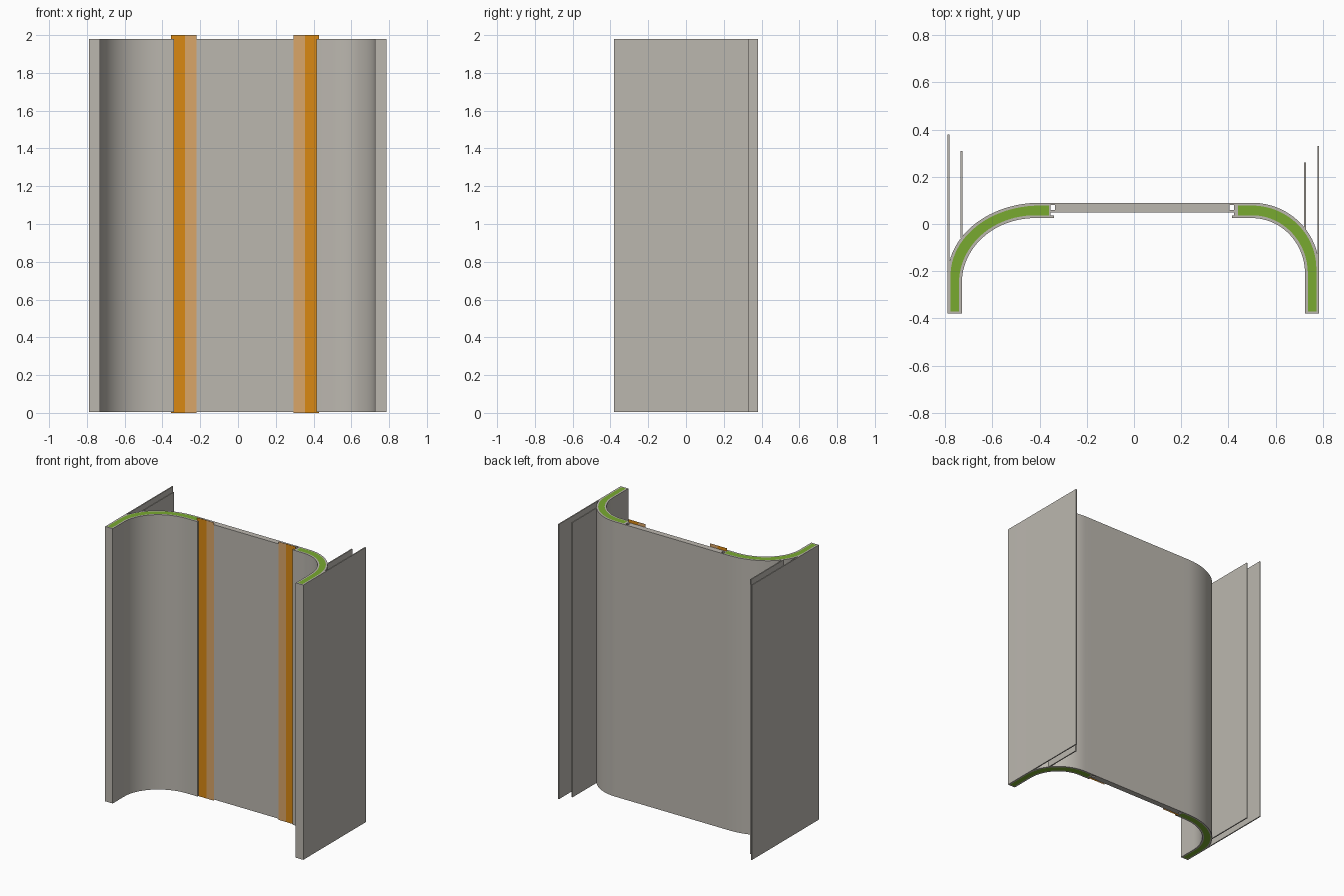
import bpy
import bmesh
from math import sin, cos, pi

cube = bpy.data.objects.get("Cube")
if cube:
    bpy.data.objects.remove(cube)

BOTTOM, TOP = 0.005, 1.98   # panel heights
FOOT = -0.38                # front edge of the side walls
SKIN = 0.012                # sheet thickness around the core


def material(name, color):
    m = bpy.data.materials.new(name)
    m.use_nodes = True
    m.diffuse_color = (*color, 1)
    bsdf = m.node_tree.nodes["Principled BSDF"]
    bsdf.inputs["Base Color"].default_value = (*color, 1)
    bsdf.inputs["Roughness"].default_value = 0.7
    return m


grey = material("warm grey", (0.50, 0.475, 0.43))
green = material("core green", (0.19, 0.40, 0.03))
orange = material("orange", (0.70, 0.25, 0.006))
tan = material("pale orange", (0.70, 0.38, 0.14))


def finish(name, bm, mat, smooth=False):
    mesh = bpy.data.meshes.new(name)
    bm.to_mesh(mesh)
    bm.free()
    mesh.materials.append(mat)
    ob = bpy.data.objects.new(name, mesh)
    bpy.context.collection.objects.link(ob)
    if smooth:
        bpy.ops.object.select_all(action='DESELECT')
        ob.select_set(True)
        bpy.context.view_layer.objects.active = ob
        bpy.ops.object.shade_smooth_by_angle(angle=0.6)
    return ob


def band(name, path_a, path_b, mat, smooth=False):
    """Upright solid filling the space between two matching plan paths."""
    bm = bmesh.new()
    rows = [[bm.verts.new((x, y, z)) for x, y in path]
            for path, z in ((path_a, BOTTOM), (path_b, BOTTOM),
                            (path_b, TOP), (path_a, TOP))]
    for r in range(4):
        p, q = rows[r], rows[(r + 1) % 4]
        for i in range(len(p) - 1):
            bm.faces.new((p[i], p[i + 1], q[i + 1], q[i]))
    for i in (0, -1):
        bm.faces.new([row[i] for row in rows])
    bmesh.ops.recalc_face_normals(bm, faces=bm.faces)
    return finish(name, bm, mat, smooth)


def box(name, x0, x1, y0, y1, mat=grey):
    return band(name, [(x0, y0), (x1, y0)], [(x0, y1), (x1, y1)], mat)


def strip(name, x0, x1, y, mat):
    """Sheet facing the front, a little taller than the panels."""
    bm = bmesh.new()
    bm.faces.new([bm.verts.new(c) for c in
                  ((x0, y, 0), (x1, y, 0), (x1, y, 2), (x0, y, 2))])
    finish(name, bm, mat)


def rail(s, end, cx, cy, a, b, grow, foot):
    """Plan path: short flat, quarter ellipse, straight wall to the foot."""
    a, b = a + grow, b + grow
    pts = [(s * end, cy + b)]
    for i in range(25):
        t = pi / 2 * (1 - i / 24)
        pts.append((s * (cx + a * cos(t)), cy + b * sin(t)))
    pts.append((s * (cx + a), foot))
    return pts


# Curved side wings: outer skin, core, inner skin, foot and end caps
wings = (
    ("right", -1, 0.36, 0.34, (0.40, -0.22, 0.39, 0.31), (0.42, -0.25, 0.31, 0.275)),
    ("left", 1, 0.44, 0.415, (0.50, -0.19, 0.285, 0.28), (0.50, -0.21, 0.225, 0.235)),
)
for side, s, end, lip, outer, inner in wings:
    foot = FOOT + 0.01
    out0 = rail(s, end, *outer, 0, foot)
    out1 = rail(s, end, *outer, -SKIN, foot)
    in1 = rail(s, end, *inner, SKIN, foot)
    in0 = rail(s, end, *inner, 0, foot)
    band(side + "_outer_skin", out0, out1, grey, True)
    band(side + "_core", out1, in1, green)
    band(side + "_inner_skin", in1, in0, grey, True)
    box(side + "_foot_cap", in0[-1][0], out0[-1][0], FOOT, foot)
    box(side + "_lip", s * lip, s * end, in0[0][1], in1[0][1])

# Centre panel with a square channel along each edge
X0, X1 = -0.335, 0.405
BACK, FRONT = 0.09, 0.048
box("centre_panel", X0, X1, FRONT, BACK)
for side, s, x, end in (("right", -1, X0, -0.36), ("left", 1, X1, 0.44)):
    box(side + "_channel_back", x, end, 0.08, BACK)
    box(side + "_channel_front", x, x + s * 0.02, FRONT, 0.06)
    box(side + "_end_cap", x + s * 0.02, end, 0.037, 0.08)

# Thin flat plates running back from each side
plates = (
    ("right_outer_plate", -0.79, -0.782, -0.22, 0.38),
    ("right_inner_plate", -0.735, -0.727, -0.06, 0.31),
    ("left_outer_plate", 0.777, 0.785, -0.19, 0.33),
    ("left_inner_plate", 0.721, 0.729, -0.03, 0.26),
)
for name, x0, x1, y0, y1 in plates:
    box(name, x0, x1, y0, y1)

# Coloured sealing strips in the gap between panel and lips
strip("right_strip", -0.354, -0.28, 0.042, orange)
strip("right_strip_edge", -0.28, -0.22, 0.042, tan)
strip("left_strip", 0.354, 0.428, 0.042, orange)
strip("left_strip_edge", 0.294, 0.354, 0.042, tan)
